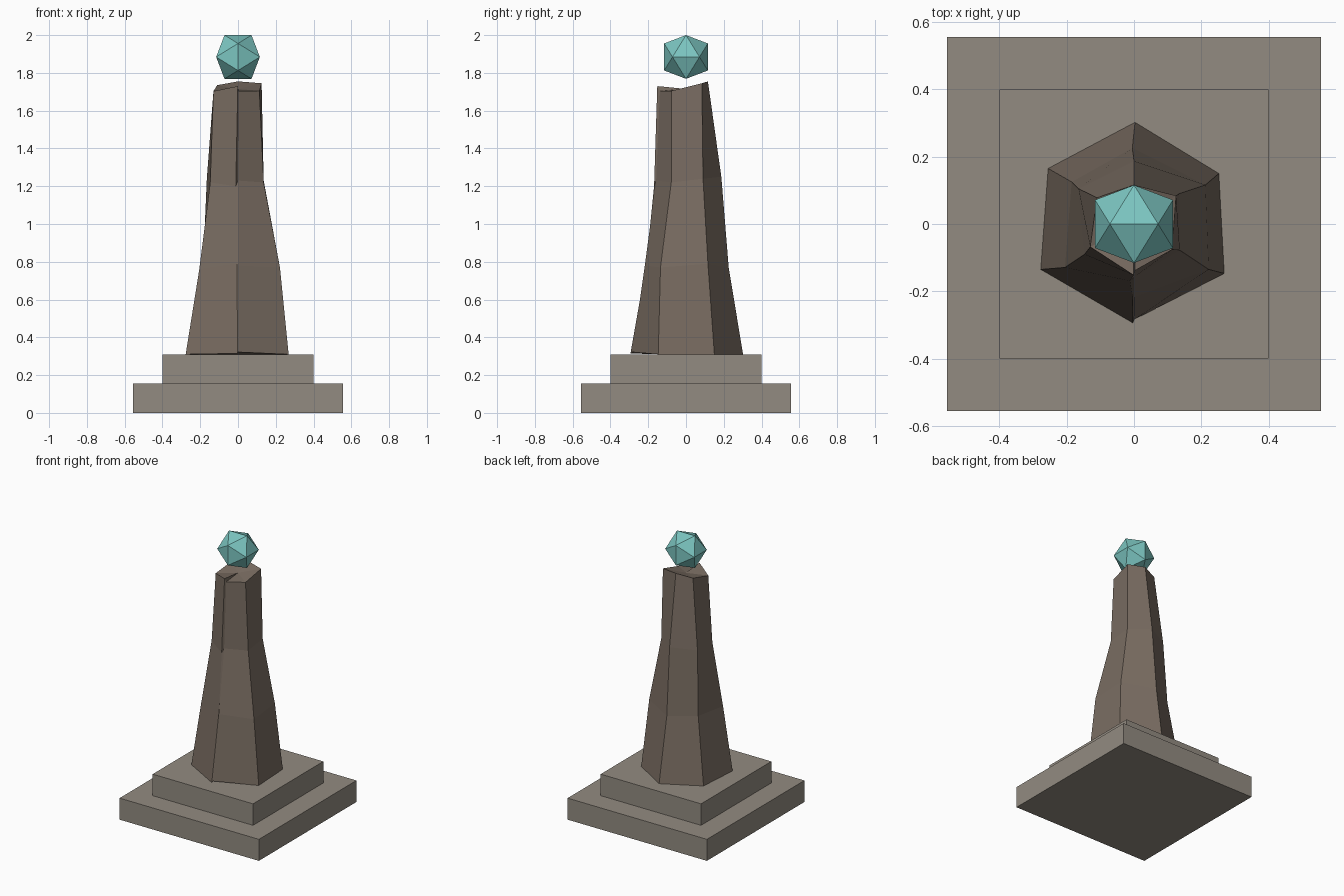
import bpy, bmesh

if "Cube" in bpy.data.objects:
    bpy.data.objects.remove(bpy.data.objects["Cube"])

def material(name, rgb):
    m = bpy.data.materials.new(name)
    m.diffuse_color = (*rgb, 1)
    m.use_nodes = True
    m.node_tree.nodes["Principled BSDF"].inputs["Base Color"].default_value = m.diffuse_color
    return m

stone = material("pale_stone", (0.29, 0.26, 0.22))
rock = material("brown_rock", (0.19, 0.15, 0.12))
teal = material("teal_crystal", (0.20, 0.56, 0.53))

def finish(bm, name, mat):
    bmesh.ops.recalc_face_normals(bm, faces=bm.faces)
    me = bpy.data.meshes.new(name)
    bm.to_mesh(me)
    bm.free()
    me.materials.append(mat)
    ob = bpy.data.objects.new(name, me)
    bpy.context.collection.objects.link(ob)

def slab(name, width, z0, z1):
    bm = bmesh.new()
    bmesh.ops.create_cube(bm, size=1)
    for v in bm.verts:
        v.co = (v.co.x * width, v.co.y * width, z0 + (v.co.z + 0.5) * (z1 - z0))
    finish(bm, name, stone)

# Stepped base
slab("lower_step", 1.11, 0, 0.155)
slab("upper_step", 0.80, 0.155, 0.31)

# Rough hexagonal pillar: four uneven rings, with a narrow split at the front
rings = [
    [(0, -.284, .322), (.268, -.147, .31), (.252, .15, .31), (.003, .302, .31),
     (-.255, .165, .31), (-.277, -.135, .31), (-.003, -.294, .315)],
    [(0, -.218, .78), (.222, -.135, .77), (.212, .116, .79), (-.005, .226, .77),
     (-.185, .125, .78), (-.205, -.129, .76), (-.005, -.21, .79)],
    [(0, -.158, 1.23), (.136, -.078, 1.22), (.134, .09, 1.24), (0, .187, 1.25),
     (-.165, .105, 1.24), (-.147, -.09, 1.22), (-.012, -.169, 1.2)],
    [(.003, -.138, 1.703), (.113, -.076, 1.705), (.125, .084, 1.745), (0, .116, 1.755),
     (-.11, .078, 1.735), (-.13, -.068, 1.703), (-.001, -.152, 1.73)],
]
bm = bmesh.new()
loops = [[bm.verts.new(p) for p in r] for r in rings]
for a, b in zip(loops, loops[1:]):
    for i in range(7):
        j = (i + 1) % 7
        bm.faces.new((a[i], a[j], b[j], b[i]))
bm.faces.new(loops[0][::-1])
centre = bm.verts.new((0, 0, 1.715))
for i in range(7):
    bm.faces.new((loops[-1][i], loops[-1][(i + 1) % 7], centre))
finish(bm, "pillar", rock)

# Floating icosahedral crystal
bm = bmesh.new()
a, b, cz = 0.0715, 0.1157, 1.8843
for s in (-a, a):
    for t in (-b, b):
        for p in ((s, 0, t), (t, s, 0), (0, t, s)):
            bm.verts.new((p[0], p[1], p[2] + cz))
bmesh.ops.convex_hull(bm, input=bm.verts[:])
finish(bm, "crystal", teal)
